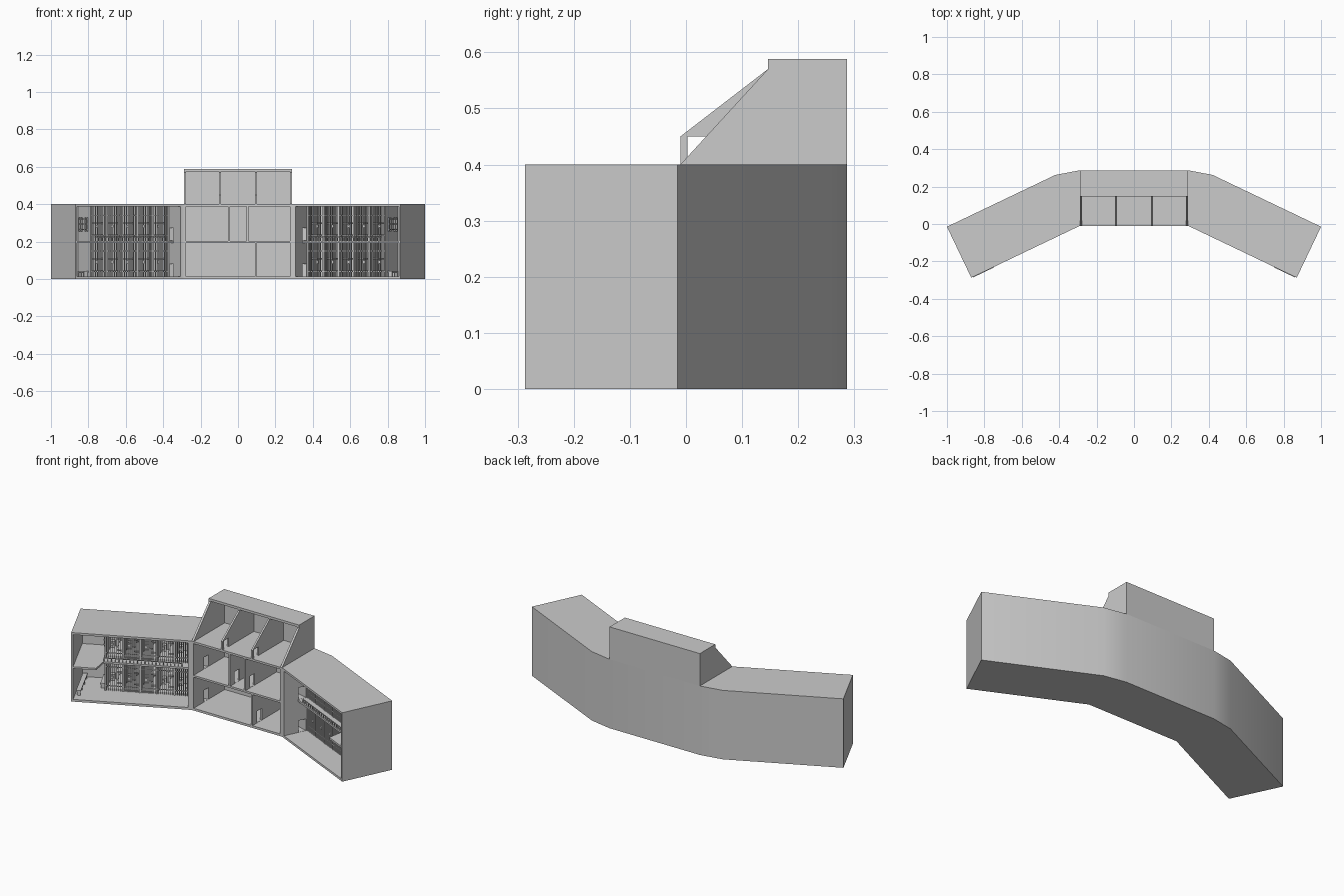
import bpy, bmesh
from mathutils import Vector

if "Cube" in bpy.data.objects:
    bpy.data.objects.remove(bpy.data.objects["Cube"])


def W(u, v):
    """Right wing plan coords: u along the front, v towards the back."""
    return (0.29 + 0.902 * u + 0.431 * v, -0.01 - 0.431 * u + 0.902 * v)


def extrude(bm, pts, vec):
    a = [bm.verts.new(p) for p in pts]
    b = [bm.verts.new(Vector(p) + Vector(vec)) for p in pts]
    n = len(a)
    fs = [bm.faces.new(a), bm.faces.new(b[::-1])]
    for i in range(n):
        j = (i + 1) % n
        fs.append(bm.faces.new((a[i], b[i], b[j], a[j])))
    bmesh.ops.recalc_face_normals(bm, faces=fs)


def prism(bm, plan, z0, z1):
    extrude(bm, [(x, y, z0) for x, y in plan], (0, 0, z1 - z0))


def box(bm, x0, x1, y0, y1, z0, z1):
    prism(bm, [(x0, y0), (x1, y0), (x1, y1), (x0, y1)], z0, z1)


def wbox(bm, u0, u1, v0, v1, z0, z1):
    prism(bm, [W(u0, v0), W(u1, v0), W(u1, v1), W(u0, v1)], z0, z1)


def side_plate(bm, x, t, profile):
    extrude(bm, [(x, y, z) for y, z in profile], (t, 0, 0))


def finish(name, bm, mirror=False):
    me = bpy.data.meshes.new(name)
    bm.to_mesh(me)
    bm.free()
    ob = bpy.data.objects.new(name, me)
    bpy.context.collection.objects.link(ob)
    if mirror:
        m = ob.modifiers.new("mirror", 'MIRROR')
        m.use_mirror_merge = False
    return ob


def cut(ob, cutter):
    m = ob.modifiers.new("cut", 'BOOLEAN')
    m.operation = 'DIFFERENCE'
    m.solver = 'EXACT'
    m.object = cutter
    bpy.context.view_layer.objects.active = ob
    bpy.ops.object.modifier_apply(modifier=m.name)
    bpy.data.objects.remove(cutter)


L, D = 0.643, 0.302          # wing length and depth
LEVELS = [(0.013, 0.193), (0.204, 0.388)]

# Main shell: centre block plus two angled wings
half = [(0.29, -0.01), W(L, 0), W(L, D), W(0, D), (0.29, 0.287)]
bm = bmesh.new()
prism(bm, half + [(-x, y) for x, y in half[::-1]], 0, 0.4)
shell = finish("building_shell", bm)

# Room hollows
bm = bmesh.new()
for s in (1, -1):
    prism(bm, [(s * x, y) for x, y in
               (W(0.02, -0.03), W(0.632, -0.03), W(0.632, 0.29), W(0.02, 0.29))], 0.013, 0.388)
rooms = [[(-0.278, 0.09), (0.1, 0.278)],
         [(-0.278, -0.053), (-0.043, 0.045), (0.055, 0.278)]]
for (z0, z1), row in zip(LEVELS, rooms):
    for x0, x1 in row:
        box(bm, x0, x1, -0.05, 0.275, z0, z1)
cut(shell, finish("room_cutter", bm))

# Doorways
bm = bmesh.new()
for z0, _ in LEVELS:
    for s in (1, -1):
        prism(bm, [(s * x, y) for x, y in
                   (W(0.035, 0.09), W(0.035, 0.135), (0.265, 0.13), (0.265, 0.09))],
              z0 + 0.001, z0 + 0.068)
for x, z0 in ((0.095, 0.013), (-0.048, 0.204), (0.05, 0.204)):
    box(bm, x - 0.02, x + 0.02, 0.03, 0.075, z0 + 0.001, z0 + 0.068)
cut(shell, finish("door_cutter", bm))
bpy.ops.object.select_all(action='DESELECT')
shell.select_set(True)
bpy.context.view_layer.objects.active = shell
bpy.ops.object.shade_smooth_by_angle()

# Attic storey: sloped side walls, back wall and roof
bm = bmesh.new()
for x in (-0.29, 0.278):
    side_plate(bm, x, 0.012, [(-0.01, 0.4), (0.146, 0.57), (0.146, 0.588),
                              (0.287, 0.588), (0.287, 0.4)])
box(bm, -0.278, 0.278, 0.275, 0.287, 0.4, 0.588)
box(bm, -0.278, 0.278, 0.146, 0.275, 0.574, 0.588)
finish("attic_walls", bm)

# Attic dividers with a doorway near the front
bm = bmesh.new()
for x in (-0.101, 0.091):
    side_plate(bm, x, 0.01, [(-0.01, 0.4), (-0.01, 0.45), (0.146, 0.57), (0.146, 0.576),
                             (0.276, 0.576), (0.276, 0.4), (0.045, 0.4), (0.045, 0.45),
                             (0.003, 0.45), (0.003, 0.4)])
finish("attic_dividers", bm)

# Upper walkway: end platform, narrow gallery and cell floors
bm = bmesh.new()
prism(bm, [W(0.634, -0.003), W(0.634, 0.291), W(0.018, 0.291), W(0.018, 0.085),
           W(0.485, 0.085), W(0.51, -0.003)], 0.193, 0.204)
finish("upper_floor", bm, True)

# Gallery railing
bm = bmesh.new()
wbox(bm, 0.065, 0.485, 0.087, 0.091, 0.222, 0.226)
for i in range(22):
    u = 0.065 + i * 0.0198
    wbox(bm, u, u + 0.003, 0.087, 0.091, 0.203, 0.223)
finish("gallery_railing", bm, True)

# Cell partitions
C0, PITCH, VB = 0.025, 0.0915, 0.14
bm = bmesh.new()
for z0, z1 in LEVELS:
    for i in range(6):
        u = C0 + i * PITCH
        wbox(bm, u - 0.003, u + 0.005, VB - 0.002, 0.291, z0 - 0.001, z1 + 0.001)
finish("cell_partitions", bm, True)

# Cell bars with rails and lock plates
bm = bmesh.new()
for z0, z1 in LEVELS:
    for i in range(5):
        u0 = C0 + i * PITCH + 0.005
        for k in range(8):
            u = u0 + 0.004 + k * 0.0107
            wbox(bm, u, u + 0.0035, VB, VB + 0.0035, z0, z1)
        for z in (z0 + 0.025, z0 + 0.135):
            wbox(bm, u0, u0 + PITCH - 0.008, VB, VB + 0.004, z, z + 0.004)
        wbox(bm, u0 + 0.046, u0 + 0.058, VB - 0.003, VB + 0.006, z0 + 0.07, z0 + 0.085)
finish("cell_bars", bm, True)

# Cell bunks and basins
bm = bmesh.new()
for z0, z1 in LEVELS:
    for i in range(5):
        u0 = C0 + i * PITCH + 0.005
        for h in (0.025, 0.09):
            wbox(bm, u0, u0 + 0.035, 0.175, 0.29, z0 + h, z0 + h + 0.008)
        wbox(bm, u0 + 0.06, u0 + 0.08, 0.265, 0.29, z0, z0 + 0.035)
finish("cell_furniture", bm, True)

# Rack on the end wall of the cell block
bm = bmesh.new()
UE = C0 + 5 * PITCH + 0.005
for v in (0.165, 0.19, 0.235, 0.26):
    wbox(bm, UE - 0.001, UE + 0.008, v, v + 0.007, 0.255, 0.33)
for z in (0.262, 0.29, 0.318):
    wbox(bm, UE - 0.001, UE + 0.01, 0.165, 0.267, z, z + 0.006)
finish("wall_rack", bm, True)

# Benches on the ground floor of the end room
bm = bmesh.new()
for u, v0, v1 in ((UE + 0.002, 0.16, 0.27), (0.6, 0.05, 0.27)):
    wbox(bm, u, u + 0.025, v0, v1, 0.036, 0.043)
    for k in range(4):
        v = v0 + 0.005 + k * (v1 - v0 - 0.015) / 3
        wbox(bm, u + 0.003, u + 0.022, v, v + 0.006, 0.012, 0.037)
finish("benches", bm, True)
